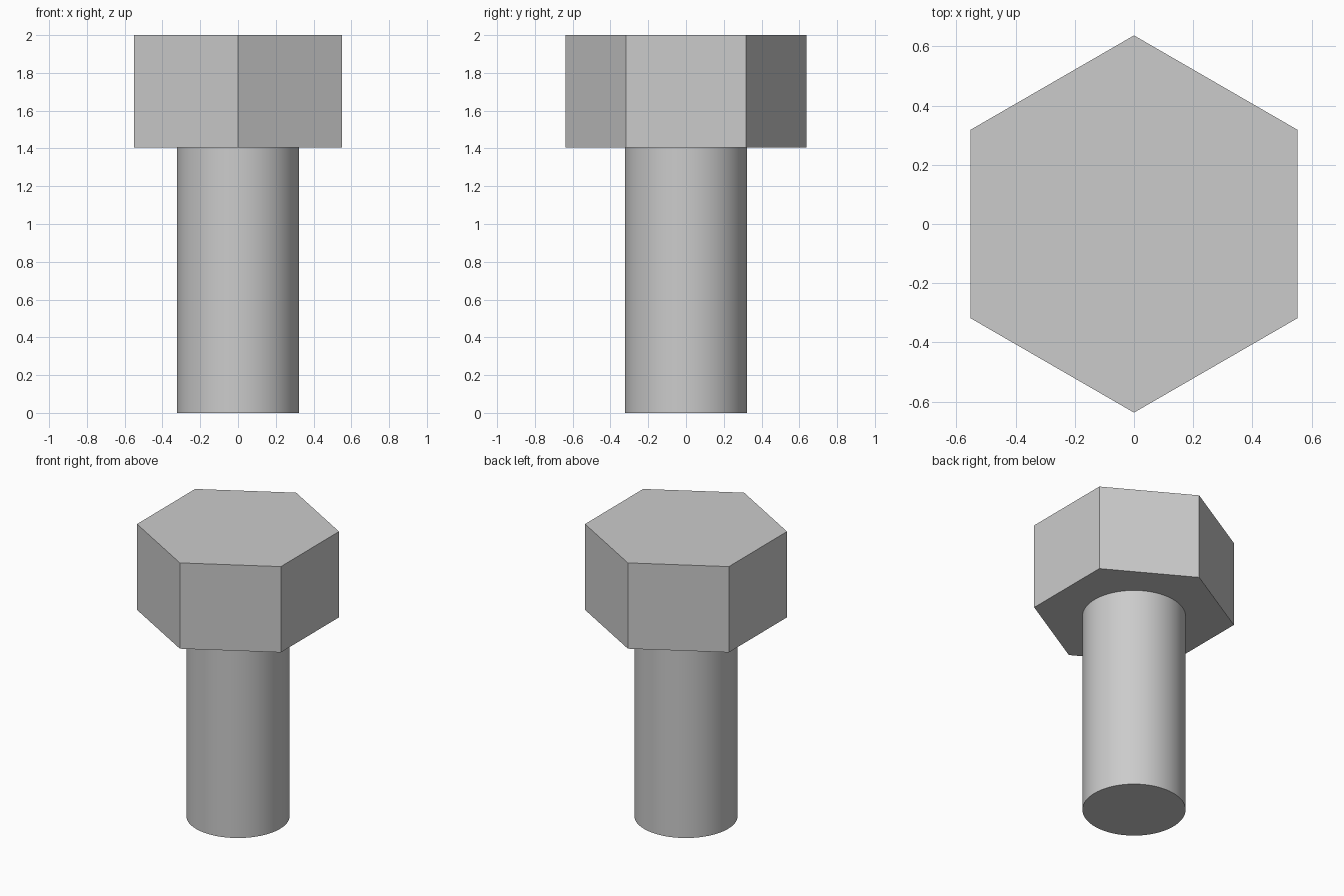
import bpy
import math

cube = bpy.data.objects.get("Cube")
if cube:
    bpy.data.objects.remove(cube, do_unlink=True)

# Plain grey metal
GREY = (0.6, 0.6, 0.6, 1.0)
metal = bpy.data.materials.new("grey_metal")
metal.use_nodes = True
metal.diffuse_color = GREY
metal.node_tree.nodes["Principled BSDF"].inputs["Base Color"].default_value = GREY


def prism(name, sides, radius, bottom, top):
    """Upright prism with a corner pointing along +y."""
    bpy.ops.mesh.primitive_cylinder_add(
        vertices=sides, radius=radius, depth=top - bottom,
        location=(0, 0, (bottom + top) / 2))
    part = bpy.context.object
    part.name = name
    part.data.materials.append(metal)
    return part


# Hexagonal head, flat faces
prism("hex_head", 6, 0.637, 1.405, 2.0)

# Smooth round shank, seated slightly into the head
prism("shank", 96, 0.324, 0.0, 1.42)
bpy.ops.object.shade_smooth_by_angle(angle=math.radians(30))
